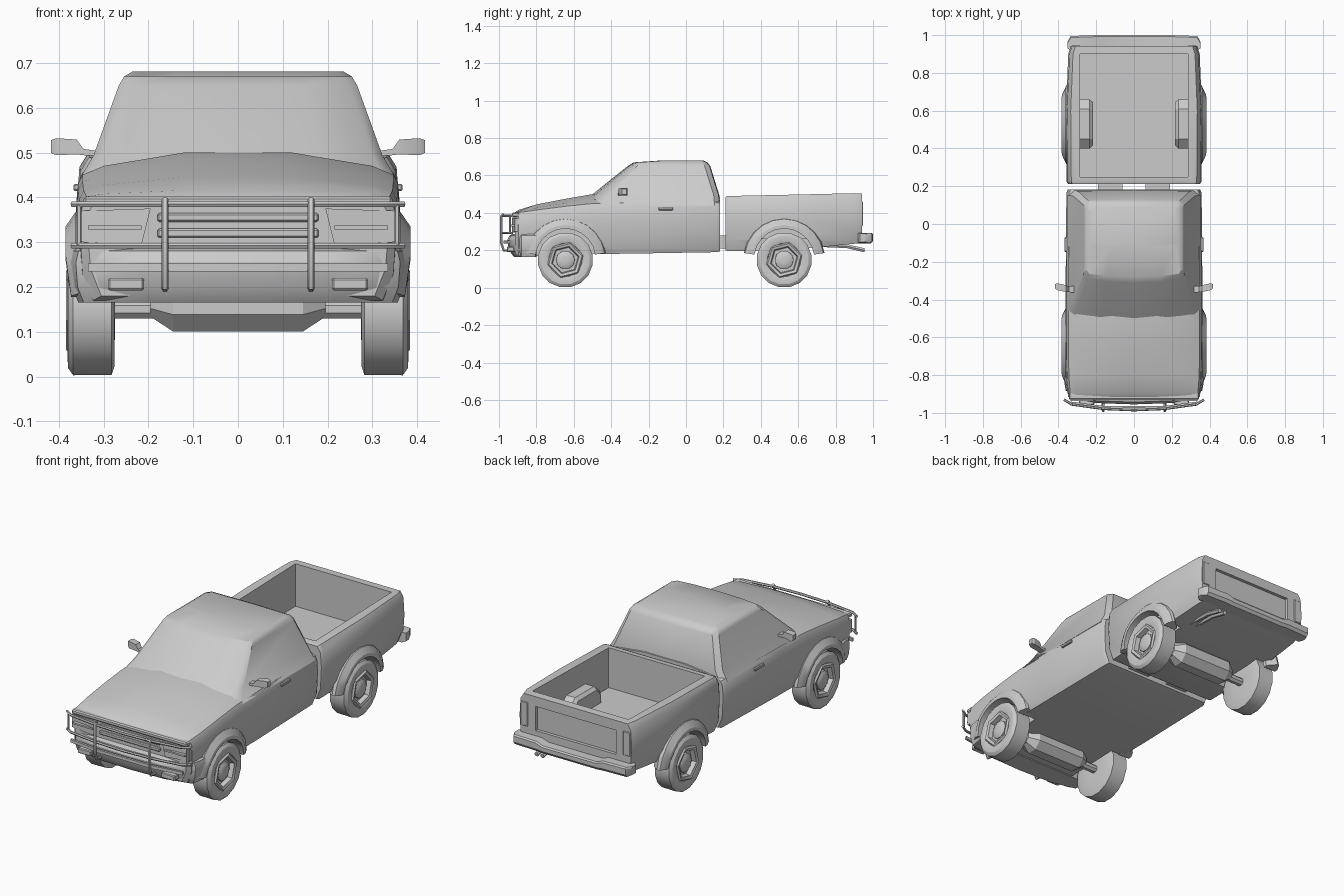
import bpy, bmesh, math
from mathutils import Vector

if "Cube" in bpy.data.objects:
    bpy.data.objects.remove(bpy.data.objects["Cube"])


def finish(ob, angle=30):
    bpy.ops.object.select_all(action='DESELECT')
    ob.select_set(True)
    bpy.context.view_layer.objects.active = ob
    bpy.ops.object.shade_smooth_by_angle(angle=math.radians(angle))
    return ob


def make(name, bm, smooth=True):
    bmesh.ops.recalc_face_normals(bm, faces=bm.faces)
    me = bpy.data.meshes.new(name)
    bm.to_mesh(me)
    bm.free()
    ob = bpy.data.objects.new(name, me)
    bpy.context.collection.objects.link(ob)
    return finish(ob) if smooth else ob


def loft(name, rings, caps=True, closed=True):
    bm = bmesh.new()
    vs = [[bm.verts.new(p) for p in r] for r in rings]
    n = len(rings[0])
    for a, b in zip(vs, vs[1:]):
        for i in range(n if closed else n - 1):
            j = (i + 1) % n
            bm.faces.new((a[i], a[j], b[j], b[i]))
    if caps:
        bm.faces.new(vs[0])
        bm.faces.new(vs[-1])
    return make(name, bm)


def mirrored(half):
    """Close a half outline (first value = x) across the centre plane."""
    return half + [(-p[0], p[1]) for p in reversed(half) if p[0] > 1e-6]


def box(name, x, y, z, bevel=0.0):
    bm = bmesh.new()
    bmesh.ops.create_cube(bm, size=1)
    for v in bm.verts:
        v.co = Vector([(r[0] + r[1]) / 2 + c * (r[1] - r[0]) for c, r in zip(v.co, (x, y, z))])
    if bevel:
        bmesh.ops.bevel(bm, geom=bm.edges[:], offset=bevel, segments=1, affect='EDGES')
    return make(name, bm)


def lathe(name, profile, y, z, s, n, phase=0.0):
    """Spin (x, radius) points about an axle parallel to x."""
    rings = []
    for x, r in profile:
        rings.append([(s * x, y + r * math.cos(phase + math.tau * i / n),
                       z + r * math.sin(phase + math.tau * i / n)) for i in range(n)])
    return loft(name, rings)


def tube(name, pts, r):
    cu = bpy.data.curves.new(name, 'CURVE')
    cu.dimensions = '3D'
    cu.bevel_depth, cu.bevel_resolution, cu.use_fill_caps = r, 1, True
    sp = cu.splines.new('POLY')
    sp.points.add(len(pts) - 1)
    for p, c in zip(sp.points, pts):
        p.co = (*c, 1)
    ob = bpy.data.objects.new(name, cu)
    bpy.context.collection.objects.link(ob)
    bpy.ops.object.select_all(action='DESELECT')
    ob.select_set(True)
    bpy.context.view_layer.objects.active = ob
    bpy.ops.object.convert(target='MESH')
    return finish(bpy.context.object, 50)


def cut(ob, cutters):
    for c in cutters:
        m = ob.modifiers.new('cut', 'BOOLEAN')
        m.operation, m.solver, m.object = 'DIFFERENCE', 'EXACT', c
        bpy.context.view_layer.objects.active = ob
        bpy.ops.object.modifier_apply(modifier=m.name)
        bpy.data.objects.remove(c)
    finish(ob)


AXLES = {'front': -0.645, 'rear': 0.525}


def wells(y):
    return [lathe('well_cutter', [(0.255, 0.163), (0.45, 0.163)], y, 0.155, s, 20) for s in (1, -1)]


# lower cab and hood: y, half width, bottom, shoulder, crown
rings = []
for y, w, zb, zs, zt in [(-0.915, .335, .18, .392, .402), (-0.895, .353, .17, .402, .416),
                         (-0.80, .36, .17, .415, .445), (-0.645, .362, .175, .435, .475),
                         (-0.50, .362, .18, .45, .50), (-0.30, .362, .182, .455, .503),
                         (0.165, .358, .19, .455, .49), (0.183, .35, .195, .45, .485)]:
    half = [(0, zb), (w - .03, zb), (w - .006, zb + .06), (w, zs - .08), (w - .005, zs - .02),
            (w - .015, zs), (.30, zs + .4 * (zt - zs)), (.12, zt), (0, zt)]
    rings.append([(x, y, z) for x, z in mirrored(half)])
cab = loft('cab_body', rings)
cut(cab, wells(AXLES['front']))

# greenhouse: z, half width, windshield y, corner setback, rear y
rings = []
for z, w, yf, d, yr in [(.44, .354, -.575, .09, .183), (.495, .322, -.505, .07, .178),
                        (.65, .266, -.312, .03, .130), (.67, .254, -.28, .02, .115),
                        (.681, .235, -.12, .0, .09)]:
    half = [(0, yf), (.55 * w, yf + .25 * d), (.93 * w, yf + .8 * d), (w, yf + d + .02),
            (w, yr - .03), (.92 * w, yr - .004), (0, yr)]
    rings.append([(x, y, z) for x, y in mirrored(half)])
loft('cab_roof', rings)

# cargo bed
rings = []
for y, w, zb, zt in [(.212, .35, .20, .485), (.225, .357, .195, .49), (.60, .36, .205, .498),
                     (.90, .348, .235, .505), (.942, .335, .24, .503)]:
    half = [(0, zb), (w - .03, zb), (w - .006, zb + .06), (w, .38), (w - .006, zt - .03),
            (w - .025, zt), (0, zt)]
    rings.append([(x, y, z) for x, z in mirrored(half)])
bed = loft('cargo_bed', rings)
cut(bed, [box('bed_cutter', (-.287, .287), (.25, .90), (.275, .6)),
          box('gate_cutter', (-.24, .24), (.925, 1.0), (.32, .45))] + wells(AXLES['rear']))

# frame rails joining cab and bed
for s in (1, -1):
    box('frame_rail', sorted((s * .06, s * .19)), (.16, .24), (.21, .28))

# front bumper
rings = []
for z, inset in [(.165, .035), (.20, .008), (.255, 0), (.28, .012), (.287, .03)]:
    half = [(0, -.955 + inset), (.20, -.948 + inset), (.31 - inset / 3, -.925 + inset),
            (.362 - inset / 2, -.88), (.374 - inset / 2, -.805), (.33, -.80), (0, -.80)]
    rings.append([(x, y, z) for x, y in mirrored(half)])
loft('front_bumper', rings)

# grille surround and slats
box('hood_lip', (-.345, .345), (-.93, -.89), (.378, .402), .006)
for z in (.31, .345):
    box('grille_slat', (-.18, .18), (-.928, -.90), (z, z + .02), .004)

# rear bumper with raised, swept corners
rings = []
for x, y0, y1, z0, z1 in [(-.352, .93, .965, .245, .29), (-.335, .92, .995, .238, .292),
                          (-.20, .92, 1.0, .238, .292), (-.16, .92, 1.0, .235, .278),
                          (.16, .92, 1.0, .235, .278), (.20, .92, 1.0, .238, .292),
                          (.335, .92, .995, .238, .292), (.352, .93, .965, .245, .29)]:
    rings.append([(x, y0, z0), (x, y1 - .012, z0), (x, y1, z0 + .015), (x, y1, z1 - .006),
                  (x, y1 - .008, z1), (x, y0, z1)])
loft('rear_bumper', rings)

# bull bar
for z in (.385, .292):
    tube('bull_bar_rail', [(-.37, -.93, z), (-.33, -.955, z), (-.163, -.978, z), (0, -.985, z),
                           (.163, -.978, z), (.33, -.955, z), (.37, -.93, z)], .007)
loft('bull_bar_plate', [[(x, y, .235), (x, y - .012, .235), (x, y - .012, .252), (x, y, .252)]
                        for x, y in [(-.335, -.94), (-.163, -.963), (.163, -.963), (.335, -.94)]])

for s in (1, -1):
    tube('bull_bar_upright', [(s * .163, -.94, .197), (s * .163, -.975, .20), (s * .163, -.988, .24),
                              (s * .163, -.988, .38), (s * .163, -.975, .395)], .008)
    tube('bull_bar_end', [(s * .355, -.94, .292), (s * .355, -.94, .385)], .006)
    # lamps
    loft('headlight', [[(s * .195, y, .375), (s * .35, y + .015, .37),
                        (s * .35, y + .015, .30), (s * .215, y, .295)] for y in (-.93, -.89)])
    box('headlight_bar', sorted((s * .215, s * .335)), (-.936, -.90), (.328, .337))
    box('fog_light', sorted((s * .21, s * .29)), (-.957, -.91), (.192, .22), .004)
    box('tail_light', sorted((s * .285, s * .328)), (.92, .946), (.33, .46), .003)
    # door handles
    box('door_handle', sorted((s * .35, s * .367)), (-.147, -.07), (.414, .43), .003)
    # side mirrors
    loft('mirror', [[(s * x, y - t, z0), (s * x, y + t, z0), (s * x, y + t, z1), (s * x, y - t, z1)]
                    for x, y, t, z0, z1 in [(.31, -.345, .018, .493, .503), (.345, -.345, .016, .494, .508),
                                            (.36, -.342, .018, .496, .529), (.405, -.332, .018, .494, .532),
                                            (.417, -.33, .012, .499, .528)]])
    # wheel boxes inside the bed
    loft('wheel_box', [[(s * x, a, z) for a, z in
                        [(.40 + i, .26), (.40 + i, .33 - i), (.45, .372 - i), (.61, .372 - i),
                         (.66 - i, .33 - i), (.66 - i, .26)]]
                       for x, i in [(.31, 0), (.235, 0), (.218, .015)]])

    for end, y in AXLES.items():
        # wheel arch flares
        rings = []
        for k in range(11):
            a = math.radians(8 + 16.4 * k)
            e = .6 + .4 * min(1, math.sin(a) * 1.6)
            rings.append([(s * x, y + r * math.cos(a), .155 + r * math.sin(a))
                          for x, r in [(.30, .161), (.345 + .04 * e, .161), (.345 + .04 * e, .18),
                                       (.345 + .018 * e, .212), (.345, .218), (.30, .18)]])
        loft(end + '_arch', rings)
        # tyre, six-sided rim and hub cap
        lathe(end + '_tyre', [(.275, .06), (.276, .128), (.282, .147), (.368, .148), (.379, .132),
                              (.381, .105), (.375, .09), (.35, .082)], y, .148, s, 16, math.pi / 16)
        lathe(end + '_rim', [(.345, .10), (.376, .10), (.384, .092), (.379, .076), (.355, .07)],
              y, .148, s, 6, .25)
        lathe(end + '_hub', [(.34, .052), (.366, .05), (.374, .036), (.376, .015)], y, .148, s, 10)

# axles with eight-sided housings, narrowing toward the wheels
for end, y in AXLES.items():
    lathe(end + '_axle', [(-.29, .022), (.29, .022)], y, .15, 1, 8, math.pi / 8)
    lathe(end + '_axle_housing', [(-.195, .034), (-.145, .07), (.145, .07), (.195, .034)],
          y, .165, 1, 8, math.pi / 8)

# twin exhaust tips
for x in (.19, .225):
    tube('exhaust_pipe', [(x, .72, .228), (x, .86, .222), (x, .955, .20)], .012)
